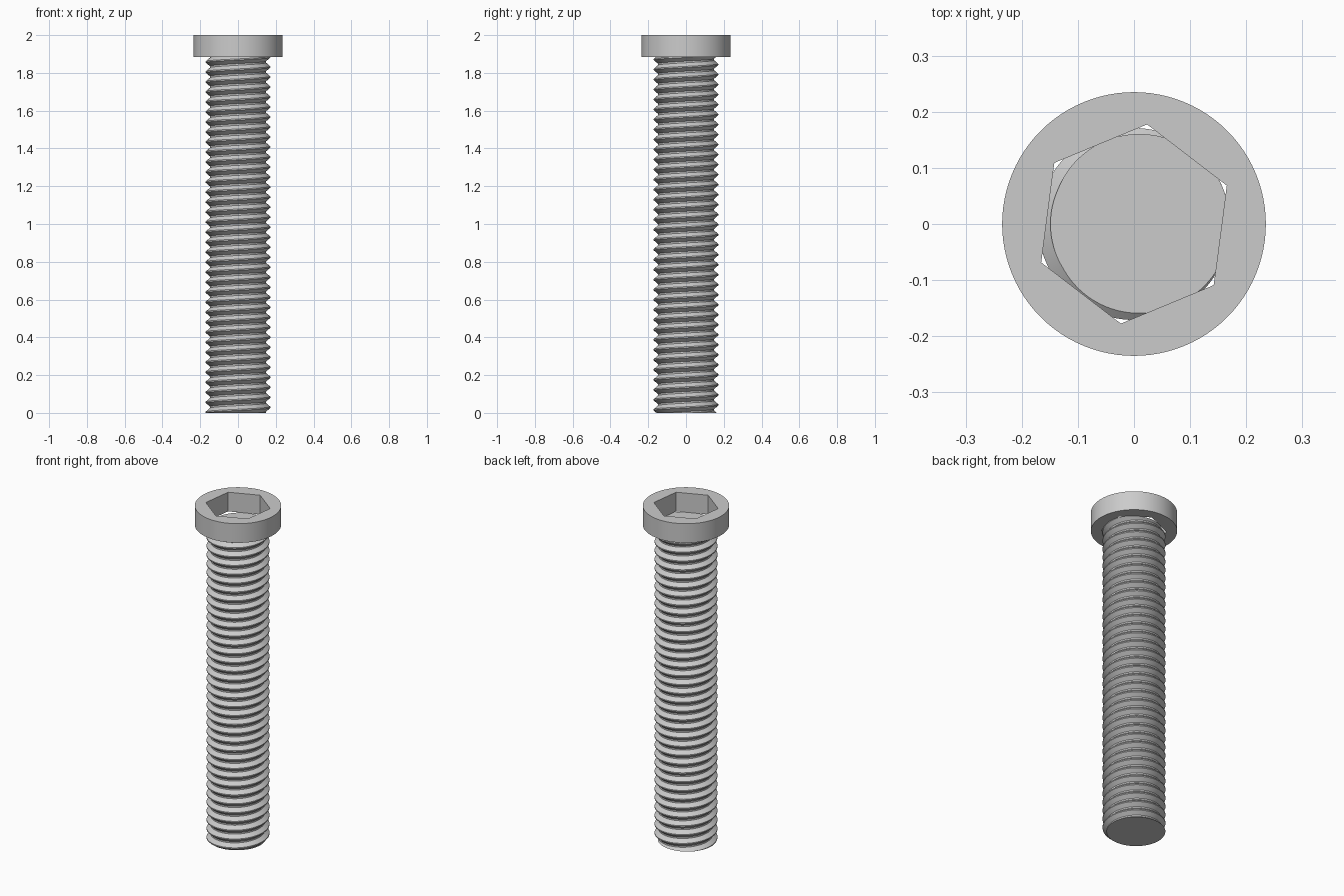
import bpy, bmesh, math

if "Cube" in bpy.data.objects:
    bpy.data.objects.remove(bpy.data.objects["Cube"])

SHANK_TOP, HEAD_TOP = 1.885, 2.0
PITCH, CREST, ROOT = 0.053, 0.171, 0.149
START = math.radians(160)      # angle where a crest meets z = 0
SIDES = 96


def thread_radius(turn):
    # Trapezoid thread: crest flat, sloped flank, root flat
    u = turn % 1.0
    d = min(u, 1.0 - u)
    t = min(max((d - 0.06) / 0.36, 0.0), 1.0)
    return CREST + (ROOT - CREST) * t


# Threaded shank: rows follow the helix and are clipped flat at both ends
bm = bmesh.new()
turns = [k + o for k in range(-3, int(SHANK_TOP / PITCH) + 4)
         for o in (-0.42, -0.06, 0.06, 0.42)]
columns = []
for j in range(SIDES + 1):
    a = 2 * math.pi * j / SIDES
    lead = (a - START) / (2 * math.pi)
    col = []
    for t in turns:
        z = min(max(PITCH * (t + lead), 0.0), SHANK_TOP)
        r = thread_radius(z / PITCH - lead)
        col.append(bm.verts.new((r * math.cos(a), r * math.sin(a), z)))
    columns.append(col)
for c0, c1 in zip(columns, columns[1:]):
    for i in range(len(turns) - 1):
        bm.faces.new((c0[i], c1[i], c1[i + 1], c0[i + 1]))
bmesh.ops.remove_doubles(bm, verts=bm.verts, dist=1e-5)

# Flat end caps
for level in (0.0, SHANK_TOP):
    ring = [v for v in bm.verts if abs(v.co.z - level) < 1e-5]
    ring.sort(key=lambda v: math.atan2(v.co.y, v.co.x))
    bm.faces.new(ring)
bmesh.ops.recalc_face_normals(bm, faces=bm.faces)
mesh = bpy.data.meshes.new("threaded_shank")
bm.to_mesh(mesh)
bm.free()
shank = bpy.data.objects.new("threaded_shank", mesh)
bpy.context.collection.objects.link(shank)


def prism(name, sides, radius, z0, z1, turn=0.0):
    bpy.ops.mesh.primitive_cylinder_add(vertices=sides, radius=radius, depth=z1 - z0,
                                        location=(0, 0, (z0 + z1) / 2),
                                        rotation=(0, 0, turn))
    ob = bpy.context.object
    ob.name = name
    return ob


# Round head with a hexagonal socket cut right through
# (cylinder vertices start on +y, so turn from there)
cutter = prism("socket_cutter", 6, 0.179, SHANK_TOP - 0.1, HEAD_TOP + 0.1,
               math.radians(-7.5))
head = prism("bolt_head", 96, 0.235, SHANK_TOP, HEAD_TOP)
mod = head.modifiers.new("socket", 'BOOLEAN')
mod.operation = 'DIFFERENCE'
mod.solver = 'EXACT'
mod.object = cutter
bpy.context.view_layer.objects.active = head
bpy.ops.object.modifier_apply(modifier=mod.name)
bpy.data.objects.remove(cutter, do_unlink=True)

# Smooth shading with sharp edges kept
for ob in (shank, head):
    bpy.ops.object.select_all(action='DESELECT')
    ob.select_set(True)
    bpy.context.view_layer.objects.active = ob
    bpy.ops.object.shade_smooth_by_angle(angle=math.radians(25))
